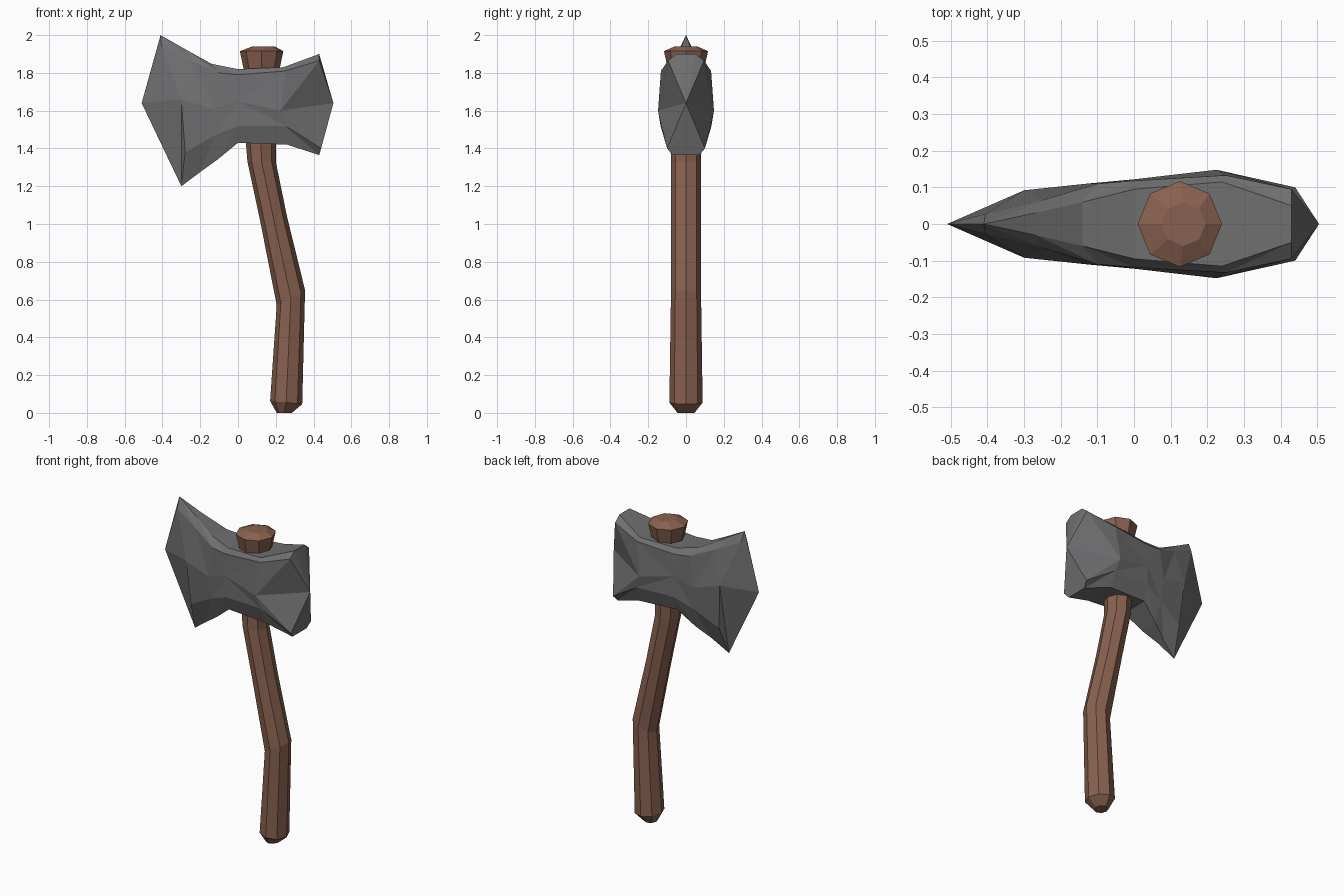
import bpy, bmesh, math

if "Cube" in bpy.data.objects:
    bpy.data.objects.remove(bpy.data.objects["Cube"])


def material(name, color):
    m = bpy.data.materials.new(name)
    m.diffuse_color = (*color, 1)
    m.use_nodes = True
    m.node_tree.nodes["Principled BSDF"].inputs["Base Color"].default_value = m.diffuse_color
    return m


def finish(bm, name, mat):
    bmesh.ops.remove_doubles(bm, verts=bm.verts, dist=0.0005)
    bmesh.ops.recalc_face_normals(bm, faces=bm.faces)
    mesh = bpy.data.meshes.new(name)
    bm.to_mesh(mesh)
    bm.free()
    mesh.materials.append(mat)
    obj = bpy.data.objects.new(name, mesh)
    bpy.context.collection.objects.link(obj)


def face(bm, *verts):
    # skip faces that collapse where points coincide
    if len({tuple(round(c, 4) for c in v.co) for v in verts}) == len(verts):
        bm.faces.new(verts)


wood = material("wood", (0.25, 0.12, 0.08))
steel = material("steel", (0.16, 0.16, 0.165))

# Handle: bent eight-sided shaft with flared top; rings are centre x, z, rx, ry, slope
rings = [
    (0.245, 0.0, 0.04, 0.045, 0.0),
    (0.255, 0.055, 0.085, 0.088, -0.1),
    (0.28, 0.61, 0.075, 0.08, 0.53),
    (0.188, 1.03, 0.072, 0.08, 0.1),
    (0.125, 1.33, 0.075, 0.08, 0.0),
    (0.12, 1.45, 0.08, 0.082, 0.0),
    (0.125, 1.82, 0.095, 0.095, 0.0),
    (0.125, 1.915, 0.115, 0.117, 0.0),
    (0.135, 1.94, 0.06, 0.06, 0.0),
]
bm = bmesh.new()
loops = []
for cx, z, rx, ry, slope in rings:
    loop = []
    for k in range(8):
        a = k * math.pi / 4
        dx = rx * math.cos(a)
        loop.append(bm.verts.new((cx + dx, ry * math.sin(a), z + slope * dx)))
    loops.append(loop)
for lo, hi in zip(loops, loops[1:]):
    for k in range(8):
        n = (k + 1) % 8
        face(bm, lo[k], lo[n], hi[n], hi[k])
bm.faces.new(loops[0])
bm.faces.new(loops[-1])
finish(bm, "handle", wood)

# Axe head: half sections from blade to poll
# each runs top edge, upper shoulder, middle, lower shoulder, bottom edge
stations = [
    [(-.41, 0, 2.0), (-.405, .028, 1.94), (-.51, 0, 1.64), (-.30, 0, 1.2), (-.30, 0, 1.2)],
    [(-.27, .03, 1.92), (-.25, .065, 1.865), (-.30, .092, 1.66), (-.28, .07, 1.38), (-.2, .025, 1.275)],
    [(-.14, .06, 1.848), (-.10, .11, 1.80), (-.13, .11, 1.61), (-.12, .10, 1.47), (-.11, .06, 1.34)],
    [(0, .095, 1.82), (0, .118, 1.79), (0, .122, 1.65), (0, .122, 1.52), (0, .09, 1.43)],
    [(.24, .115, 1.83), (.25, .133, 1.81), (.225, .148, 1.6), (.25, .135, 1.52), (.26, .10, 1.42)],
    [(.43, .05, 1.9), (.43, .095, 1.865), (.505, 0, 1.64), (.44, .10, 1.40), (.43, .07, 1.365)],
]
bm = bmesh.new()
sides = [[[bm.verts.new((x, s * y, z)) for x, y, z in st] for st in stations] for s in (-1, 1)]
for side in sides:
    # flanks, split so the facets fan out from the middle
    for i in range(5):
        outer, inner = (side[i], side[i + 1]) if i < 3 else (side[i + 1], side[i])
        for j in range(4):
            near, far = (j + 1, j) if j < 2 else (j, j + 1)
            face(bm, inner[near], outer[far], outer[near])
            face(bm, inner[near], inner[far], outer[far])
    # blade and poll ends, fanned to the middle point
    for end in (side[0], side[-1]):
        face(bm, end[0], end[1], end[2])
        face(bm, end[2], end[3], end[4])
# top and bottom strips joining both sides
front, back = sides
for j in (0, 4):
    for i in range(5):
        a, b, c, d = front[i][j], front[i + 1][j], back[i + 1][j], back[i][j]
        if i == 0:
            face(bm, a, b, c)
        else:
            face(bm, a, b, c, d)
    face(bm, front[5][j], back[5][j], front[5][2])
finish(bm, "axe_head", steel)
